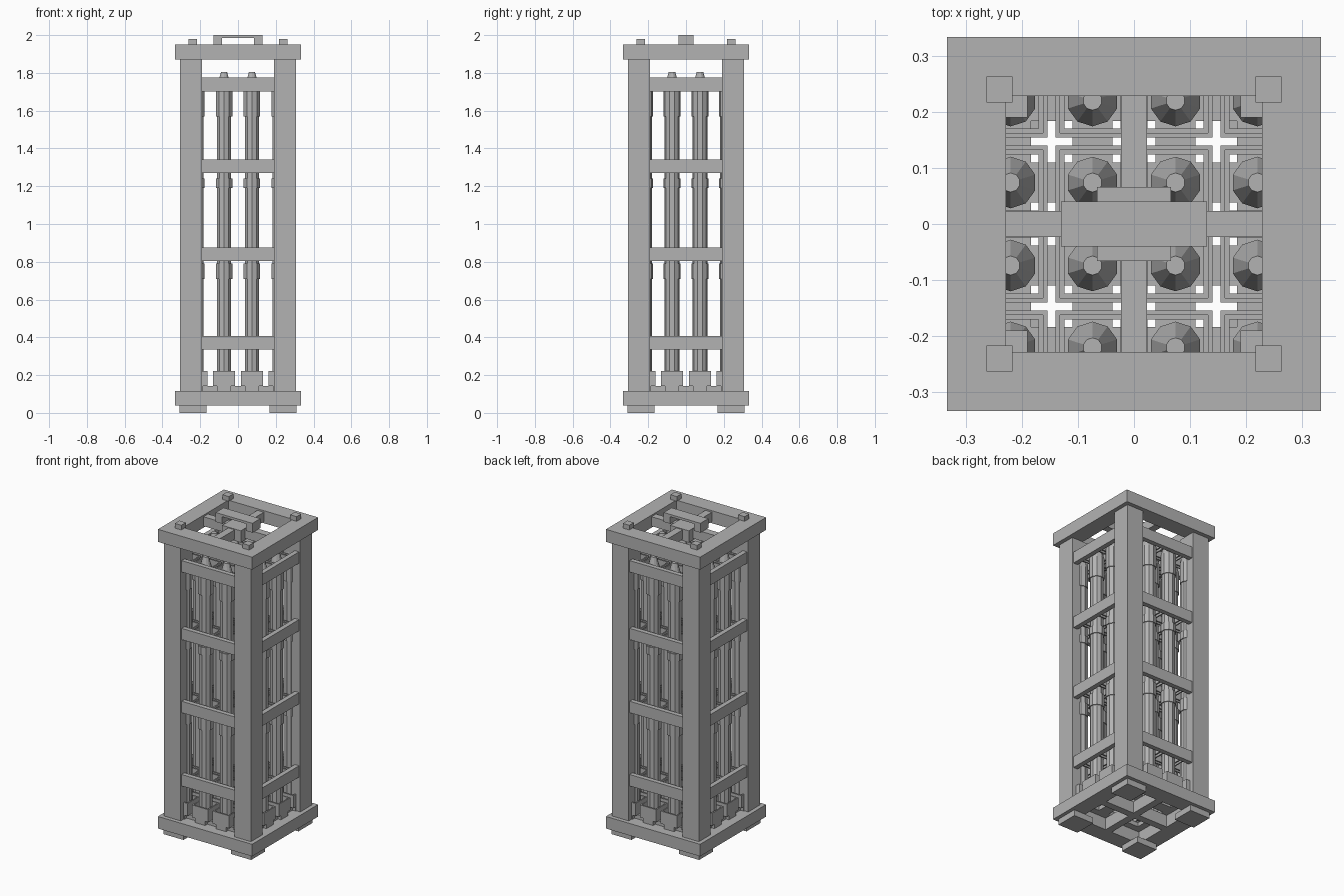
import bpy, bmesh
from mathutils import Matrix, Vector

if "Cube" in bpy.data.objects:
    bpy.data.objects.remove(bpy.data.objects["Cube"], do_unlink=True)

GREY = (0.45, 0.45, 0.45, 1)
metal = bpy.data.materials.new("light grey")
metal.use_nodes = True
metal.diffuse_color = GREY
metal.node_tree.nodes["Principled BSDF"].inputs["Base Color"].default_value = GREY


def finish(name, bm):
    mesh = bpy.data.meshes.new(name)
    bm.to_mesh(mesh)
    bm.free()
    mesh.materials.append(metal)
    obj = bpy.data.objects.new(name, mesh)
    bpy.context.collection.objects.link(obj)
    return obj


def box(bm, x0, x1, y0, y1, z0, z1):
    size = Vector((x1 - x0, y1 - y0, z1 - z0))
    mid = Vector((x0 + x1, y0 + y1, z0 + z1)) / 2
    bmesh.ops.create_cube(bm, size=1, matrix=Matrix.LocRotScale(mid, None, size))


def square_ring(bm, x, y, outer, inner, z0, z1):
    for s in (-1, 1):
        a, b = sorted((s * inner, s * outer))
        box(bm, x - outer, x + outer, y + a, y + b, z0, z1)
        box(bm, x + a, x + b, y - inner, y + inner, z0, z1)


def tube(bm, x, y, r0, r1, z0, z1, sides=10):
    bmesh.ops.create_cone(bm, cap_ends=True, segments=sides, radius1=r0, radius2=r1,
                          depth=z1 - z0, matrix=Matrix.Translation((x, y, (z0 + z1) / 2)))


def corner_blocks(name, inner, outer, z0, z1):
    bm = bmesh.new()
    for sx in (-1, 1):
        for sy in (-1, 1):
            box(bm, *sorted((sx * inner, sx * outer)), *sorted((sy * inner, sy * outer)), z0, z1)
    finish(name, bm)


def crossed_frame(name, z0, z1, cross0, cross1):
    bm = bmesh.new()
    square_ring(bm, 0, 0, 0.333, 0.228, z0, z1)
    box(bm, -0.228, 0.228, -0.023, 0.023, cross0, cross1)
    box(bm, -0.023, 0.023, -0.228, 0.228, cross0, cross1)
    finish(name, bm)


# Outer frame
corner_blocks("feet", 0.168, 0.31, 0, 0.038)
corner_blocks("corner_posts", 0.19, 0.307, 0.115, 1.87)
corner_blocks("top_pegs", 0.217, 0.263, 1.95, 1.98)
crossed_frame("base_frame", 0.038, 0.115, 0.038, 0.115)
crossed_frame("top_frame", 1.87, 1.95, 1.88, 1.94)

# Rails between the posts
LEVELS = ((0.335, 0.408), (0.803, 0.876), (1.27, 1.342), (1.702, 1.775))
bm = bmesh.new()
for z0, z1 in LEVELS:
    square_ring(bm, 0, 0, 0.298, 0.268, z0, z1)
finish("side_rails", bm)

# Rod bundle
SPOTS = (-0.22, -0.074, 0.074, 0.22)
GRID = [(x, y) for x in SPOTS for y in SPOTS]

bm = bmesh.new()
for x, y in GRID:
    tube(bm, x, y, 0.04, 0.04, 0.117, 1.702)
rods = finish("rods", bm)

bm = bmesh.new()
for x, y in GRID:
    for z0, z1 in ((0.71, 0.79), (1.19, 1.24), (1.57, 1.702)):
        tube(bm, x, y, 0.046, 0.046, z0, z1)
finish("rod_collars", bm)

bm = bmesh.new()
for x, y in GRID:
    tube(bm, x, y, 0.046, 0.017, 1.702, 1.805)
finish("rod_tips", bm)

bm = bmesh.new()
for x, y in GRID:
    square_ring(bm, x, y, 0.058, 0.05, 0.142, 0.222)
finish("rod_sockets", bm)

# Spacer rings hidden behind the rails
bm = bmesh.new()
for x, y in GRID:
    for z0, z1 in LEVELS:
        square_ring(bm, x, y, 0.066, 0.058, z0 + 0.015, z1 - 0.015)
finish("spacer_rings", bm)

# Bars that carry the sockets
bm = bmesh.new()
for p in SPOTS:
    box(bm, -0.278, 0.278, p - 0.036, p + 0.036, 0.115, 0.142)
    box(bm, p - 0.036, p + 0.036, -0.278, 0.278, 0.115, 0.142)
finish("support_grid", bm)

# Lifting handle
bm = bmesh.new()
box(bm, -0.066, 0.066, -0.066, 0.066, 1.87, 1.945)
finish("handle_mount", bm)
bm = bmesh.new()
box(bm, -0.13, 0.13, -0.04, 0.04, 1.985, 2.0)
for s in (-1, 1):
    box(bm, *sorted((s * 0.085, s * 0.13)), -0.04, 0.04, 1.94, 1.985)
finish("handle", bm)

bpy.context.view_layer.objects.active = rods
rods.select_set(True)
bpy.ops.object.shade_smooth_by_angle()
